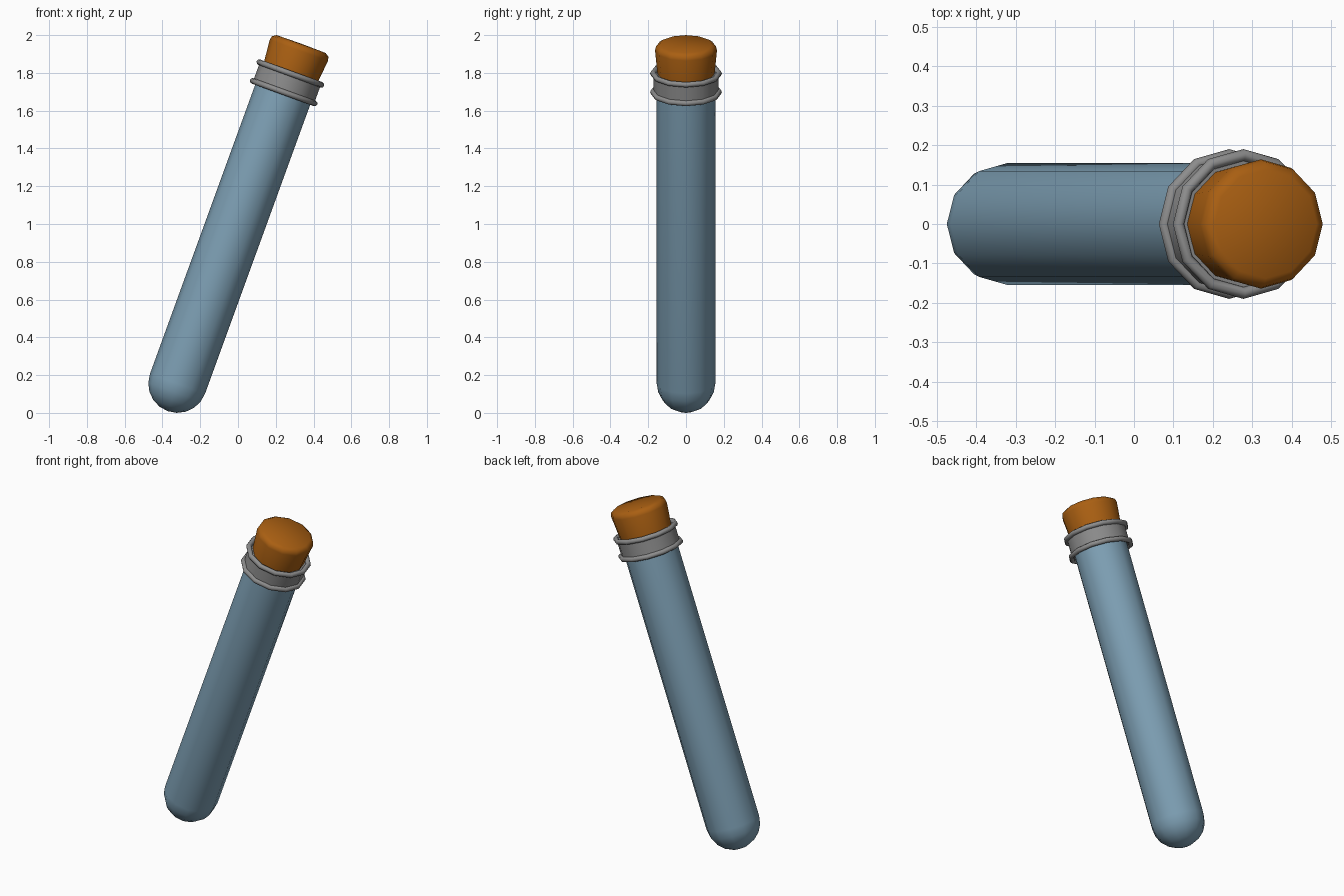
import bpy, bmesh, math
from mathutils import Matrix

if "Cube" in bpy.data.objects:
    bpy.data.objects.remove(bpy.data.objects["Cube"])

SIDES = 12
R = 0.155  # tube radius
# tilted axis: origin is the centre of the round tube end
POSE = Matrix.Translation((-0.32, 0, 0.155)) @ Matrix.Rotation(math.radians(20), 4, 'Y')


def material(name, rgb):
    m = bpy.data.materials.new(name)
    m.diffuse_color = (*rgb, 1)
    m.use_nodes = True
    m.node_tree.nodes["Principled BSDF"].inputs["Base Color"].default_value = m.diffuse_color
    return m


blue = material("blue_glass", (0.21, 0.355, 0.465))
brown = material("cork_brown", (0.40, 0.115, 0.006))
grey = material("metal_grey", (0.265, 0.265, 0.265))


def lathe(name, profile, mat, closed=False, angle=50):
    """Revolve (radius, height) points round the tilted axis."""
    bm = bmesh.new()
    rings = []
    for r, h in profile:
        if r < 1e-6:
            rings.append([bm.verts.new((0, 0, h))] * SIDES)
        else:
            rings.append([bm.verts.new((r * math.cos(a), r * math.sin(a), h))
                          for a in (2 * math.pi * i / SIDES for i in range(SIDES))])
    pairs = list(zip(rings, rings[1:]))
    if closed:
        pairs.append((rings[-1], rings[0]))
    for lo, hi in pairs:
        for i in range(SIDES):
            j = (i + 1) % SIDES
            bm.faces.new(list(dict.fromkeys((lo[i], lo[j], hi[j], hi[i]))))
    bmesh.ops.recalc_face_normals(bm, faces=bm.faces)
    bm.transform(POSE)
    me = bpy.data.meshes.new(name)
    bm.to_mesh(me)
    bm.free()
    me.materials.append(mat)
    ob = bpy.data.objects.new(name, me)
    bpy.context.collection.objects.link(ob)
    bpy.ops.object.select_all(action='DESELECT')
    ob.select_set(True)
    bpy.context.view_layer.objects.active = ob
    bpy.ops.object.shade_smooth_by_angle(angle=math.radians(angle))
    return ob


# tube with a round bottom
dome = [(R * math.sin(a), -R * math.cos(a))
        for a in (math.pi / 2 * i / 5 for i in range(6))]
lathe("tube", dome + [(R, 1.745), (0, 1.745)], blue)

# collar band with a bead at each end
lathe("collar_band", [(0.150, 1.642), (0.172, 1.642), (0.172, 1.747), (0.150, 1.747)],
      grey, closed=True)
for name, h in (("lower_bead", 1.642), ("upper_bead", 1.747)):
    circle = [(0.175 + 0.015 * math.cos(a), h + 0.015 * math.sin(a))
              for a in (2 * math.pi * i / 8 for i in range(8))]
    lathe(name, circle, grey, closed=True, angle=80)

# tapered stopper with a softened top edge
lathe("stopper", [(0, 1.70), (0.147, 1.70), (0.164, 1.878), (0.159, 1.899),
                  (0.138, 1.913), (0, 1.915)], brown, angle=60)
